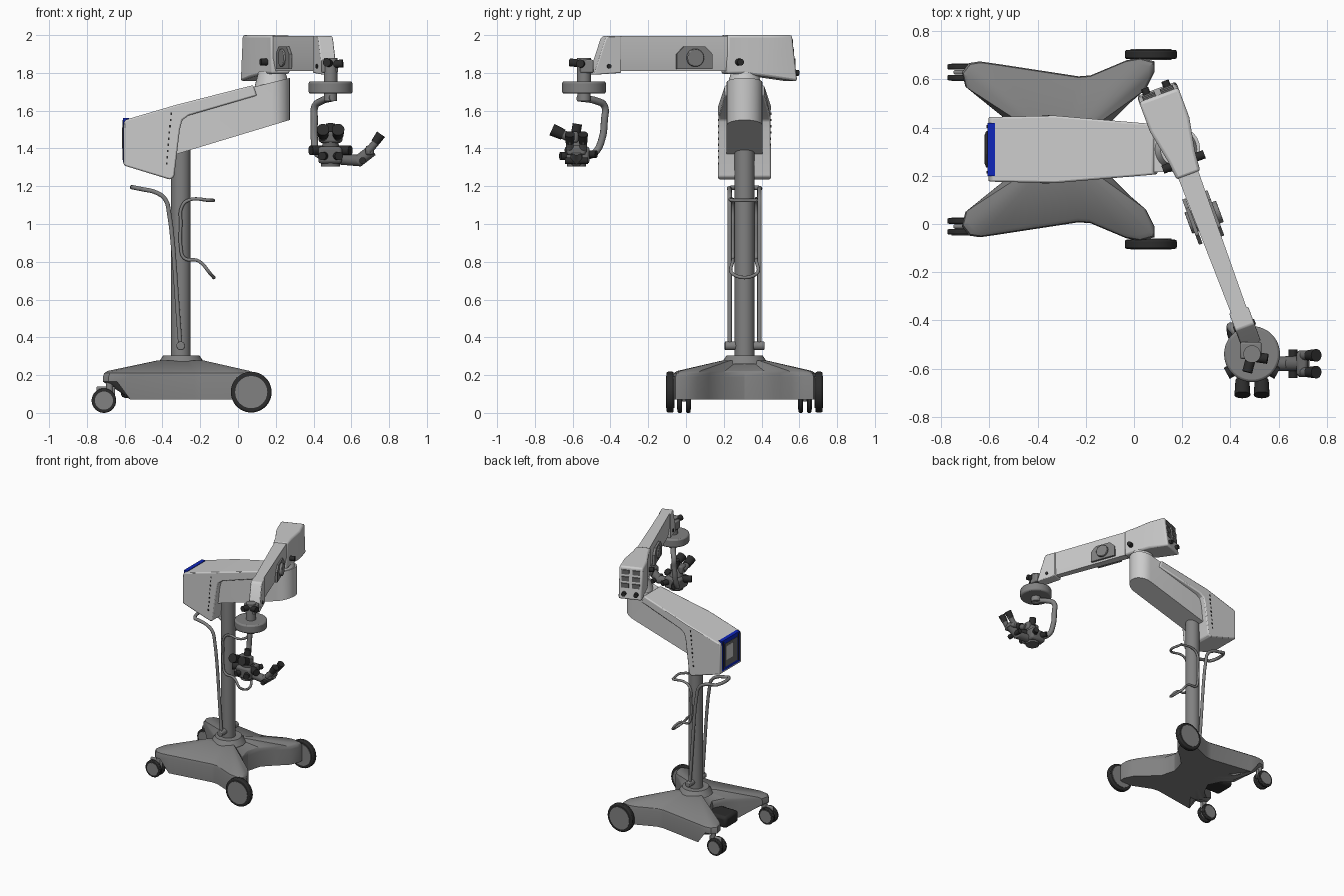
import bpy, bmesh, math
from mathutils import Vector, Matrix

if "Cube" in bpy.data.objects:
    bpy.data.objects.remove(bpy.data.objects["Cube"])


def material(name, r, g, b):
    m = bpy.data.materials.new(name)
    m.use_nodes = True
    m.diffuse_color = (r, g, b, 1)
    m.node_tree.nodes["Principled BSDF"].inputs["Base Color"].default_value = (r, g, b, 1)
    return m


LIGHT = material("light_grey", .6, .6, .6)
MID = material("mid_grey", .22, .22, .22)
SCOPE = material("scope_grey", .14, .14, .14)
DARK = material("black_rubber", .025, .025, .025)
BLUE = material("screen_blue", .005, .02, .5)

YC = .31                                  # centre line of stand
COL = Vector((-.3, YC, 0))
ARM = Matrix.Translation((.19, .30, 0)) @ Matrix.Rotation(math.radians(20.4), 4, 'Z')
meshes = []


def finish(name, bm, mat, frame=None, bevel=0):
    bmesh.ops.recalc_face_normals(bm, faces=bm.faces[:])
    if frame:
        bm.transform(frame)
    me = bpy.data.meshes.new(name)
    bm.to_mesh(me)
    bm.free()
    me.materials.append(mat)
    ob = bpy.data.objects.new(name, me)
    bpy.context.collection.objects.link(ob)
    if bevel:
        b = ob.modifiers.new("Bevel", 'BEVEL')
        b.width, b.segments, b.limit_method = bevel, 2, 'ANGLE'
    meshes.append(ob)
    return ob


def loft(name, rings, mat, frame=None, bevel=0):
    bm = bmesh.new()
    loops = [[bm.verts.new(p) for p in ring] for ring in rings]
    n = len(loops[0])
    for a, b in zip(loops, loops[1:]):
        for i in range(n):
            j = (i + 1) % n
            bm.faces.new((a[i], a[j], b[j], b[i]))
    bm.faces.new(loops[0])
    bm.faces.new(loops[-1])
    return finish(name, bm, mat, frame, bevel)


def box(name, lo, hi, mat, frame=None, bevel=0):
    rings = [[(lo[0], lo[1], z), (hi[0], lo[1], z), (hi[0], hi[1], z), (lo[0], hi[1], z)]
             for z in (lo[2], hi[2])]
    return loft(name, rings, mat, frame, bevel)


def rod(name, a, b, r, mat, r2=None, frame=None, bevel=0, sides=32):
    a, b = Vector(a), Vector(b)
    rot = (b - a).to_track_quat('Z', 'Y').to_matrix().to_4x4()
    bm = bmesh.new()
    bmesh.ops.create_cone(bm, cap_ends=True, segments=sides, radius1=r, radius2=r if r2 is None else r2,
                          depth=(b - a).length, matrix=Matrix.Translation((a + b) / 2) @ rot)
    return finish(name, bm, mat, frame, bevel)


def tube(name, pts, r, mat):
    cu = bpy.data.curves.new(name, 'CURVE')
    cu.dimensions, cu.bevel_depth, cu.bevel_resolution, cu.use_fill_caps = '3D', r, 3, True
    cu.resolution_u = 6
    sp = cu.splines.new('BEZIER')
    sp.bezier_points.add(len(pts) - 1)
    for bp, p in zip(sp.bezier_points, pts):
        bp.co = p
        bp.handle_left_type = bp.handle_right_type = 'AUTO'
    cu.materials.append(mat)
    ob = bpy.data.objects.new(name, cu)
    bpy.context.collection.objects.link(ob)


def bar_loop(name, profile, half, r, mat, both_ends=False):
    # Two mirrored side rods in xz, joined across y
    side = [(x, YC + half, z) for x, z in profile]
    other = [(x, YC - half, z) for x, z in reversed(profile)]
    pts = side + other
    if both_ends:
        pts.append(side[0])
    tube(name, pts, r, mat)


# Cross-shaped base
half = [(-.10, .42), (-.02, .50), (.05, .56), (.085, .63), (.085, .675), (.03, .69), (-.03, .68),
        (-.18, .617), (-.23, .613), (-.57, .665), (-.64, .675), (-.685, .668), (-.715, .63),
        (-.70, .57), (-.57, .465), (-.50, .41)]
outline = [(-.13, YC)] + half + [(-.45, YC)] + [(x, 2 * YC - y) for x, y in reversed(half)]


def base_ring(scale, z, tip_z=None):
    return [(COL.x + (x - COL.x) * scale, YC + (y - YC) * scale, tip_z if tip_z and x < -.6 else z)
            for x, y in outline]


loft("base", [base_ring(.3, .07), base_ring(.62, .07), base_ring(1, .07, .165), base_ring(1, .19),
              base_ring(.985, .21), base_ring(.94, .222), base_ring(.3, .278)], MID)
rod("base_flange", (-.3, YC, .26), (-.3, YC, .305), .125, MID, .095)
box("foot_pedal", (-.62, .23, .08), (-.43, .39, .17), DARK, bevel=.02)

# Wheels, mirrored about the centre line
for s, side in ((-1, "front"), (1, "back")):
    y0, y1 = YC + s * .375, YC + s * .413
    rod(side + "_large_wheel", (.07, y0, .11), (.07, y1, .11), .108, DARK, bevel=.008, sides=48)
    rod(side + "_wheel_hub", (.07, y0 - s * .004, .11), (.07, y1 + s * .003, .11), .085, MID, sides=48)
    yc = YC + s * .32
    for t in (-1, 1):
        a, b = yc + t * .011, yc + t * .034
        rod(side + "_caster_wheel", (-.71, a, .065), (-.71, b, .065), .065, DARK, bevel=.006)
        rod(side + "_caster_hub", (-.71, a, .065), (-.71, b + t * .003, .065), .048, MID)
    rod(side + "_caster_stem", (-.68, yc, .06), (-.68, yc, .19), .018, MID)
    box(side + "_caster_fork", (-.75, yc - .01, .06), (-.65, yc + .01, .14), MID, bevel=.008)

# Column and hand rails
rod("column", (-.303, YC, .28), (-.303, YC, 1.42), .052, MID)
rod("rail_pivot", (-.303, YC - .105, .355), (-.303, YC + .105, .355), .023, MID, bevel=.005)
bar_loop("tow_handle", [(-.305, .355), (-.365, 1.06), (-.385, 1.13), (-.43, 1.165), (-.51, 1.185),
                        (-.535, 1.19)], .079, .012, MID)
bar_loop("front_rail", [(-.145, 1.125), (-.265, 1.125), (-.298, 1.09), (-.303, 1.0), (-.303, .88),
                        (-.285, .82), (-.21, .805), (-.145, .735)], .062, .009, MID, True)

# Lower arm with rounded end, and its shell
angles = [math.radians(a) for a in range(-90, 91, 15)]
plan = [(-.33, YC - .095)] + [(.18 + .095 * math.cos(a), YC + .095 * math.sin(a)) for a in angles] \
    + [(-.33, YC + .095)]
loft("lower_arm", [[(x, y, 1.376 + (x + .305) * .302) for x, y in plan],
                   [(x, y, 1.725 + (x - .08) * .25) for x, y in plan]], LIGHT)
rod("arm_swivel", (.18, YC, 1.725), (.18, YC, 1.81), .093, LIGHT, .07)
shell = [(-.605, 1.535), (-.595, 1.552), (-.33, 1.63), (.08, 1.735), (.1, 1.68), (-.26, 1.575),
         (-.295, 1.55), (-.308, 1.5), (-.338, 1.25), (-.36, 1.235), (-.605, 1.31)]


def shell_half(x):
    return .134 + .022 * (x + .605) if x < -.33 else .14 - .085 * (x + .33)


loft("arm_shell", [[(x, YC + s * shell_half(x), z) for x, z in shell] for s in (-1, 1)], LIGHT, bevel=.008)
for s in (-1, 1):
    for i in range(9):
        x, z = -.378 + .003 * i, 1.32 + .033 * i
        y = YC + s * shell_half(x)
        box("shell_vent", (x - .004, y - .002, z - .006), (x + .004, y + .002, z + .006), DARK)

# Control screen on the end of the shell
box("screen_frame", (-.608, .20, 1.325), (-.578, .42, 1.562), BLUE)
box("screen_panel", (-.611, .235, 1.35), (-.6, .385, 1.53), SCOPE)
for y in (.215, .405):
    box("screen_bar", (-.612, y - .006, 1.34), (-.6, y + .006, 1.55), DARK)
box("screen_display", (-.613, .29, 1.40), (-.605, .37, 1.51), LIGHT)

# Upper arm: head, beam and nose, in the swung arm frame
head = [(-.052, -.105), (.052, -.105), (.06, -.02), (.087, .12), (.087, .28), (-.087, .28),
        (-.087, .12), (-.06, -.02)]
loft("arm_head", [[(x, y, 1.795 - .04 * max(0, y) / .28) for x, y in head],
                  [(x, min(y, .25), 2.0) for x, y in head]], LIGHT, ARM, .012)
beam = [(-.03, 1.81), (.03, 1.81), (.045, 1.885), (.045, 1.995), (-.045, 1.995), (-.045, 1.885)]
loft("arm_beam", [[(x * (1 - .25 * t), -.05 - .7 * t, z) for x, z in beam] for t in (0, 1)], LIGHT, ARM)
nose = [(-.70, 1.80), (-.70, 1.995), (-.775, 1.995), (-.79, 1.98), (-.855, 1.79)]
loft("arm_nose", [[(x, y, z) for y, z in nose] for x in (-.042, .042)], LIGHT, ARM, .006)
rod("tilt_knob", (-.07, -.29, 1.88), (.07, -.29, 1.88), .047, MID, frame=ARM, bevel=.004)
for s in (-1, 1):
    x = s * .048
    loft("knob_plate", [[(x + e, -.29 + y, z) for y, z in
                         ((-.1, 1.82), (.1, 1.82), (.1, 1.90), (.06, 1.94), (-.06, 1.94), (-.1, 1.90))]
                        for e in (-.012, .004)], MID, ARM)
    rod("head_knob", (s * .05, -.045, 1.857), (s * .092, -.045, 1.857), .018, DARK, frame=ARM)
    rod("nose_screw", (s * .04, -.77, 1.835), (s * .047, -.77, 1.835), .012, DARK, frame=ARM)
    rod("rear_knob", (s * .045, .26, 1.80), (s * .045, .298, 1.80), .016, DARK, frame=ARM)
    for z in (1.86, 1.91, 1.96):
        y = .28 - .03 * (z - 1.755) / .245
        box("rear_socket", (s * .04 - .028, y - .01, z - .017), (s * .04 + .028, y + .005, z + .017), SCOPE, ARM)

# Hanging joint and disc
PX, PY = .49, -.54
rod("hanger_post", (PX, PY, 1.74), (PX, PY, 1.88), .036, MID)
box("hanger_block", (PX - .05, PY - .02, 1.80), (PX + .04, PY + .05, 1.87), MID, bevel=.008)
rod("hanger_knob_side", (PX, PY - .01, 1.845), (PX + .065, PY - .02, 1.85), .021, DARK)
rod("hanger_knob_front", (PX, PY, 1.85), (PX - .02, PY - .075, 1.855), .021, DARK)
rod("hanger_disc", (PX, PY, 1.69), (PX, PY, 1.755), .116, MID, bevel=.01, sides=48)
rod("disc_neck", (PX, PY, 1.65), (PX, PY, 1.7), .035, MID)
tube("scope_bracket", [(.50, -.57, 1.668), (.44, -.47, 1.65), (.408, -.432, 1.625), (.404, -.432, 1.55),
                       (.404, -.445, 1.45), (.415, -.48, 1.38), (.46, -.54, 1.355)], .019, MID)

# Microscope body
box("scope_body", (.425, -.64, 1.32), (.55, -.51, 1.41), SCOPE, bevel=.015)
rod("scope_lens", (PX, -.58, 1.305), (PX, -.58, 1.34), .05, SCOPE)
rod("scope_turret", (PX, -.575, 1.39), (PX, -.60, 1.46), .05, SCOPE, .035)
box("scope_bridge", (.435, -.635, 1.43), (.54, -.57, 1.49), SCOPE, bevel=.012)
rod("scope_top_knob", (PX, -.585, 1.47), (PX, -.575, 1.53), .025, DARK)
for s in (-1, 1):
    x = PX + s * .04
    rod("eyepiece_tube", (x, -.60, 1.45), (x, -.66, 1.478), .024, SCOPE)
    rod("eyepiece_cup", (x, -.65, 1.473), (x, -.71, 1.50), .029, DARK, .033)
    rod("focus_knob", (PX + s * .05, -.59, 1.39), (PX + s * .105, -.62, 1.39), .026, DARK)
    rod("lower_knob", (PX + s * .03, -.62, 1.36), (PX + s * .045, -.665, 1.36), .022, DARK)
    rod("rear_grip", (PX + s * .03, -.52, 1.37), (PX + s * .05, -.475, 1.37), .02, DARK)

# Side viewer
AY = -.58
rod("side_arm", (.53, AY, 1.345), (.65, AY, 1.335), .03, SCOPE)
rod("side_tube", (.63, AY, 1.328), (.71, AY, 1.39), .031, SCOPE)
box("side_bridge", (.675, AY - .05, 1.365), (.72, AY + .05, 1.415), SCOPE, bevel=.012)
rod("side_knob", (.66, AY - .06, 1.335), (.66, AY + .06, 1.335), .018, DARK)
for s in (-1, 1):
    y = AY + s * .035
    rod("side_eyepiece", (.69, y, 1.385), (.74, y, 1.445), .02, SCOPE)
    rod("side_cup", (.725, y, 1.43), (.757, y, 1.475), .022, DARK, .026)

# Smooth round surfaces while keeping edges sharp
bpy.ops.object.select_all(action='DESELECT')
for ob in meshes:
    ob.select_set(True)
bpy.context.view_layer.objects.active = meshes[0]
bpy.ops.object.shade_smooth_by_angle(angle=math.radians(30))
